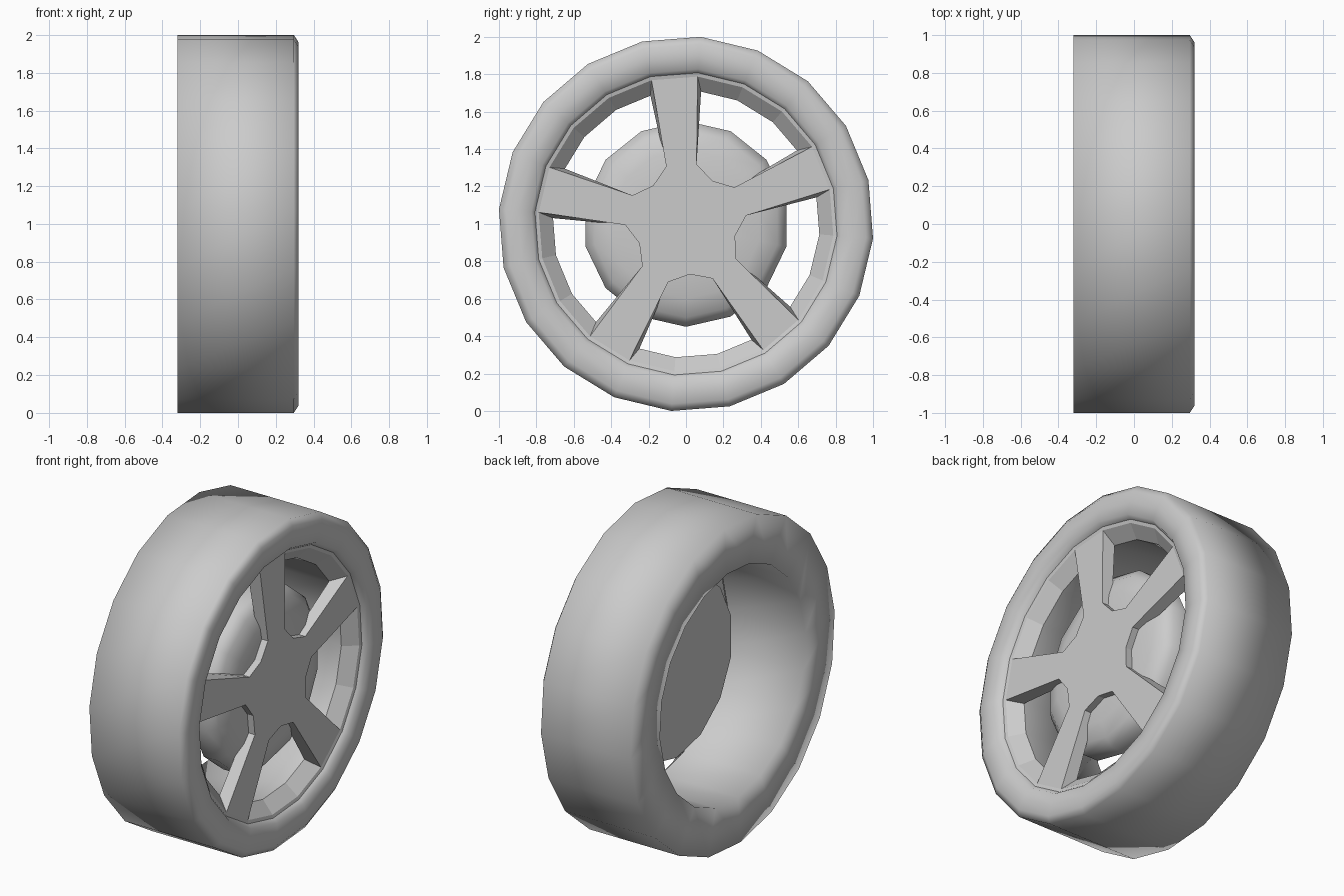
import bpy, bmesh
from math import sin, cos, radians

if "Cube" in bpy.data.objects:
    bpy.data.objects.remove(bpy.data.objects["Cube"])

AXLE_Z = 1.0


def on_wheel(x, r, deg):
    a = radians(deg)
    return (x, r * cos(a), AXLE_Z + r * sin(a))


def finish(name, bm, smooth_angle):
    bmesh.ops.remove_doubles(bm, verts=bm.verts, dist=1e-5)
    bmesh.ops.recalc_face_normals(bm, faces=bm.faces)
    me = bpy.data.meshes.new(name)
    bm.to_mesh(me)
    bm.free()
    if smooth_angle:
        me.shade_smooth()
        me.set_sharp_from_angle(angle=radians(smooth_angle))
    ob = bpy.data.objects.new(name, me)
    bpy.context.collection.objects.link(ob)
    return ob


def lathe(name, profile, sides, offset, smooth_angle, closed=False, caps=False):
    """Spin an (x, radius) profile around the axle."""
    bm = bmesh.new()
    step = 360 / sides
    rings = [[bm.verts.new(on_wheel(x, r, offset + i * step)) for i in range(sides)]
             for x, r in profile]
    pairs = list(zip(rings, rings[1:]))
    if closed:
        pairs.append((rings[-1], rings[0]))
    for a, b in pairs:
        for i in range(sides):
            j = (i + 1) % sides
            bm.faces.new((a[i], a[j], b[j], b[i]))
    if caps:
        bm.faces.new(rings[0])
        bm.faces.new(rings[-1])
    return finish(name, bm, smooth_angle)


# Tyre with its inner barrel
lathe("tyre", [(0.285, 0.81), (0.315, 0.83), (0.32, 0.90), (0.32, 0.965), (0.295, 1.003),
               (-0.32, 1.003), (-0.32, 0.715), (0.21, 0.715)], 20, -4.5, 180)

# Bevelled rim lip
lathe("rim_lip", [(0.285, 0.81), (0.28, 0.79), (0.21, 0.715)], 20, -4.5, 0)

# Five-spoke plate with drafted windows
bm = bmesh.new()
front, back = [], []
for k in range(5):
    a = 94.5 + 72 * k
    for r, d, back_r, back_d in ((0.79, -9, 0.715, -11), (0.79, 9, 0.715, 11),
                                 (0.325, 29 / 2, 0.325, 29 / 2), (0.27, 36, 0.27, 36),
                                 (0.325, 57.5, 0.325, 57.5)):
        front.append(bm.verts.new(on_wheel(0.28, r, a + d)))
        back.append(bm.verts.new(on_wheel(0.21, back_r, a + back_d)))
n = len(front)
for ring in (front, back):
    # central hub polygon, then one quad per spoke
    bm.faces.new([v for i, v in enumerate(ring) if i % 5 > 1])
    for k in range(5):
        i = 5 * k
        bm.faces.new((ring[i - 1], ring[i], ring[i + 1], ring[i + 2]))
for i in range(n):
    j = (i + 1) % n
    bm.faces.new((front[i], front[j], back[j], back[i]))
finish("spokes", bm, 0)

# Brake drum behind the spokes
lathe("brake_drum", [(0.065, 0.55), (0.16, 0.55), (0.205, 0.50), (0.235, 0.40), (0.24, 0.22)],
      14, -90, 60, caps=True)
